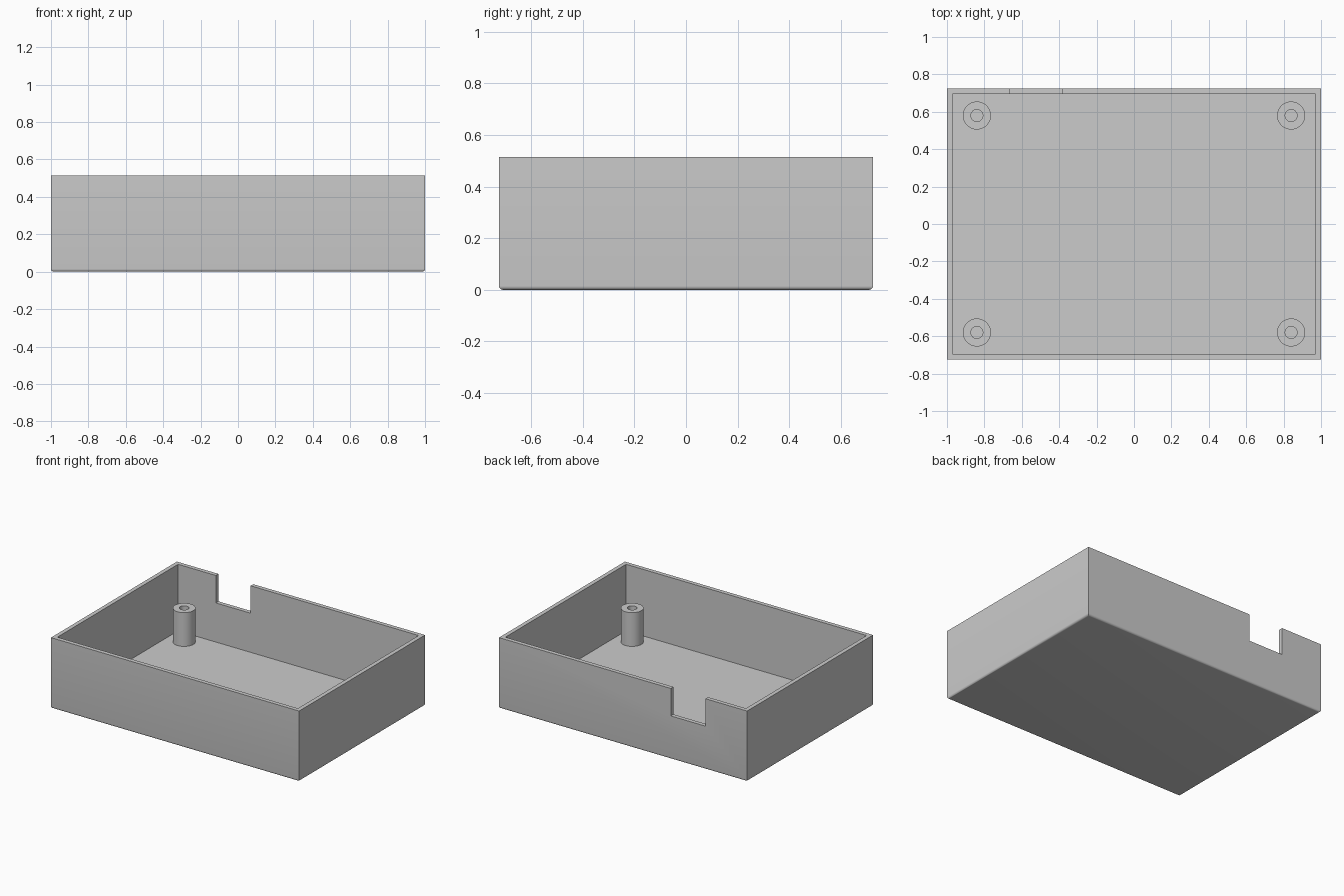
import bpy
import bmesh
import math

if "Cube" in bpy.data.objects:
    bpy.data.objects.remove(bpy.data.objects["Cube"], do_unlink=True)

HALF_X, HALF_Y, HEIGHT = 1.0, 0.725, 0.515
WALL, FLOOR = 0.043, 0.03

grey = bpy.data.materials.new("plain grey")
grey.use_nodes = True
grey.diffuse_color = (0.6, 0.6, 0.6, 1)
grey.node_tree.nodes["Principled BSDF"].inputs["Base Color"].default_value = (0.6, 0.6, 0.6, 1)


def add_object(name, bm):
    bmesh.ops.recalc_face_normals(bm, faces=bm.faces)
    mesh = bpy.data.meshes.new(name)
    bm.to_mesh(mesh)
    bm.free()
    mesh.materials.append(grey)
    obj = bpy.data.objects.new(name, mesh)
    bpy.context.collection.objects.link(obj)
    return obj


def make_box(x0, x1, y0, y1, z0, z1):
    bm = bmesh.new()
    bmesh.ops.create_cube(bm, size=1)
    for v in bm.verts:
        v.co = (x1 if v.co.x > 0 else x0, y1 if v.co.y > 0 else y0, z1 if v.co.z > 0 else z0)
    return bm


def select_only(obj):
    bpy.ops.object.select_all(action="DESELECT")
    obj.select_set(True)
    bpy.context.view_layer.objects.active = obj


# Open tray: rounded bottom edge, hollowed from the top
bm = make_box(-HALF_X, HALF_X, -HALF_Y, HALF_Y, 0, HEIGHT)
bottom_edges = [e for e in bm.edges if all(v.co.z < 0.01 for v in e.verts)]
bmesh.ops.bevel(bm, geom=bottom_edges, offset=0.015, segments=5, profile=0.5, affect="EDGES")
top = max(bm.faces, key=lambda f: f.calc_center_median().z)
bmesh.ops.inset_region(bm, faces=[top], thickness=WALL)
cavity = bmesh.ops.extrude_face_region(bm, geom=[top])["geom"]
for v in cavity:
    if isinstance(v, bmesh.types.BMVert):
        v.co.z = FLOOR
if top.is_valid:
    bmesh.ops.delete(bm, geom=[top], context="FACES_ONLY")
tray = add_object("tray", bm)

# Cable slot through the back wall
cutter = add_object("slot_cutter", make_box(-0.665, -0.385, 0.6, 0.8, 0.315, 0.6))
cutter.hide_render = True
cut = tray.modifiers.new("cable_slot", "BOOLEAN")
cut.operation = "DIFFERENCE"
cut.solver = "EXACT"
cut.object = cutter
select_only(tray)
bpy.ops.object.modifier_apply(modifier=cut.name)
bpy.data.objects.remove(cutter, do_unlink=True)
bpy.ops.object.shade_smooth_by_angle(angle=math.radians(30))


# Hollow screw post, turned from a profile of radius and height
def add_post(name, x, y):
    profile = [(0.075, FLOOR), (0.075, 0.276), (0.032, 0.276), (0.032, FLOOR + 0.002), (0, FLOOR + 0.002)]
    bm = bmesh.new()
    verts = [bm.verts.new((r, 0, z)) for r, z in profile]
    edges = [bm.edges.new(pair) for pair in zip(verts, verts[1:])]
    bmesh.ops.spin(bm, geom=verts + edges, cent=(0, 0, 0), axis=(0, 0, 1),
                   angle=math.tau, steps=40, use_merge=False)
    bmesh.ops.remove_doubles(bm, verts=bm.verts, dist=0.0005)
    bmesh.ops.recalc_face_normals(bm, faces=bm.faces)
    # The upper rim must face up
    rim = max(bm.faces, key=lambda f: f.calc_center_median().z)
    flip = rim.normal.z < 0
    post = add_object(name, bm)
    if flip:
        post.data.flip_normals()
    post.location = (x, y, 0)
    select_only(post)
    bpy.ops.object.shade_smooth_by_angle(angle=math.radians(30))


for side, x in (("left", 0.84), ("right", -0.84)):
    for end, y in (("front", -0.58), ("back", 0.58)):
        add_post(f"{end}_{side}_screw_post", x, y)
